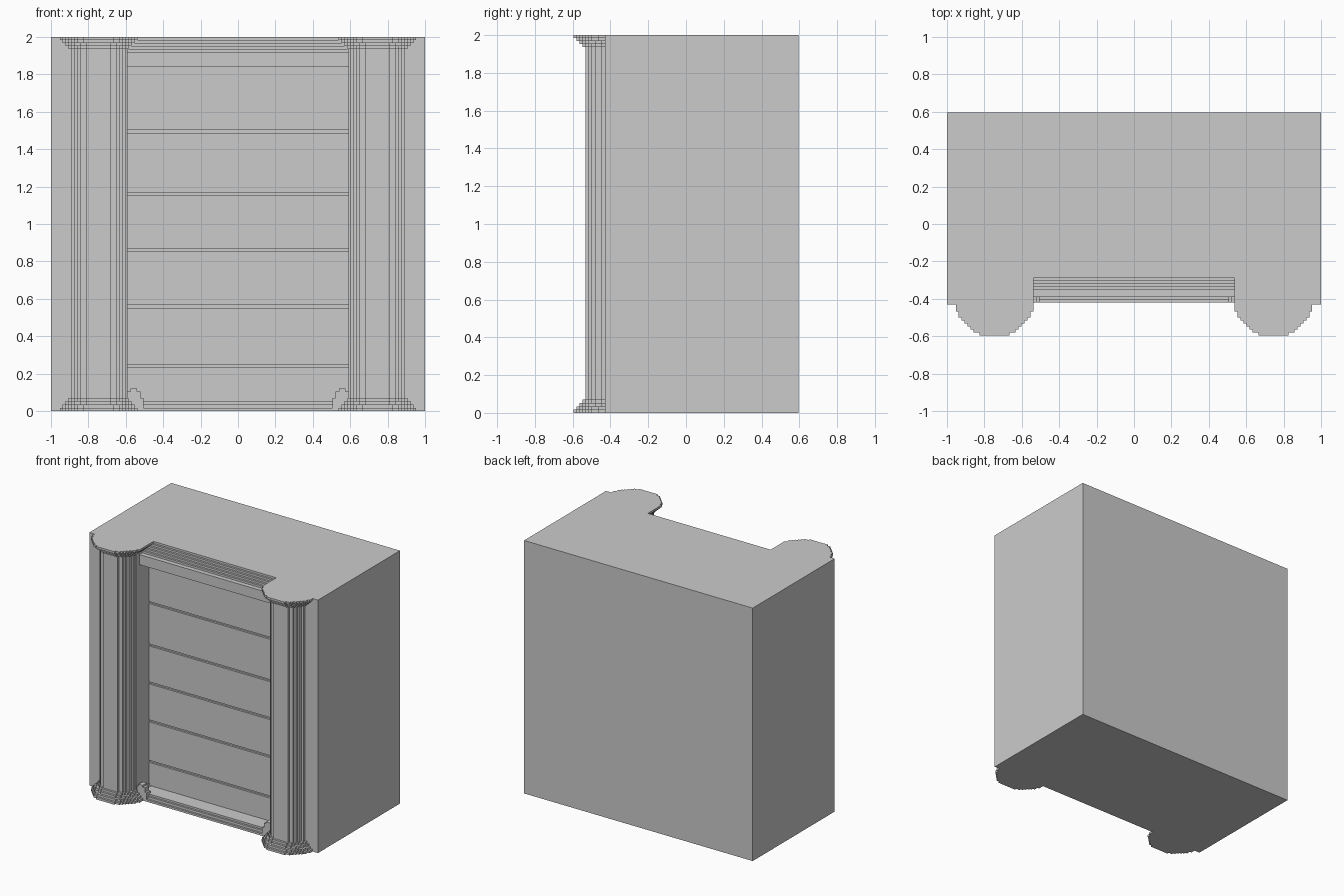
import bpy
import bmesh
from mathutils import Vector

cube = bpy.data.objects.get("Cube")
if cube:
    bpy.data.objects.remove(cube, do_unlink=True)

stone = bpy.data.materials.new("grey stone")
stone.use_nodes = True
GREY = (0.6, 0.6, 0.6, 1)
stone.diffuse_color = GREY
stone.node_tree.nodes["Principled BSDF"].inputs["Base Color"].default_value = GREY

STEP = 0.016          # size of one stair step in the rounded parts
COL_X, COL_Y = 0.745, -0.387


def prism(name, points, offset):
    """Extrude a closed outline along an offset into a flat-shaded solid."""
    bm = bmesh.new()
    face = bm.faces.new([bm.verts.new(p) for p in points])
    new = bmesh.ops.extrude_face_region(bm, geom=[face])["geom"]
    bmesh.ops.translate(bm, vec=Vector(offset),
                        verts=[v for v in new if isinstance(v, bmesh.types.BMVert)])
    bmesh.ops.recalc_face_normals(bm, faces=bm.faces)
    mesh = bpy.data.meshes.new(name)
    bm.to_mesh(mesh)
    bm.free()
    mesh.materials.append(stone)
    obj = bpy.data.objects.new(name, mesh)
    bpy.context.collection.objects.link(obj)
    return obj


def stepped_half_disc(name, cx, radius, z0, z1):
    """Half round in plan, cut into square steps, reaching back into the body."""
    side = []
    for k in range(int(radius)):
        w = round((radius ** 2 - (k + 0.5) ** 2) ** 0.5) * STEP
        y = COL_Y - k * STEP
        if side and abs(side[-1][0] - w) < 1e-6:
            side[-1] = (w, y - STEP)
        else:
            side += [(w, y if side else -0.26), (w, y - STEP)]
    outline = [(cx + w, y, z0) for w, y in side]
    outline += [(cx - w, y, z0) for w, y in reversed(side)]
    prism(name, outline, (0, 0, z1 - z0))


# Middle section: back, stepped cornice, lintel, grooved boards, stepped sill
section = [(0.595, 0), (0.595, 2), (-0.29, 2)]
for i in range(1, 5):
    z = 2 - i * STEP
    section += [(-0.29 - (i - 1) * STEP, z), (-0.29 - i * STEP, z)]
section += [(-0.354, 1.92), (-0.39, 1.92), (-0.39, 1.84), (-0.27, 1.84)]
for z in (1.495, 1.16, 0.86, 0.56, 0.24):
    section += [(-0.27, z + 0.008), (-0.255, z + 0.008),
                (-0.255, z - 0.008), (-0.27, z - 0.008)]
section += [(-0.27, 0.05), (-0.39, 0.05), (-0.39, 0.035), (-0.405, 0.035),
            (-0.405, 0.016), (-0.42, 0.016), (-0.42, 0)]
prism("boarded_middle", [(-0.59, y, z) for y, z in section], (1.18, 0, 0))

for label, s in (("left", 1), ("right", -1)):
    # Side pier
    prism(label + "_pier",
          [(s * x, y, 0) for x, y in ((1, 0.595), (1, -0.43), (0.59, -0.43), (0.59, 0.595))],
          (0, 0, 2))
    # Column shaft with flared base and capital
    stepped_half_disc(label + "_column_shaft", s * COL_X, 9.4, 0.07, 1.936)
    for i, radius in enumerate((13.4, 12.4, 11.4, 10.4)):
        low, high = i * 0.0175, (i + 1) * 0.0175
        stepped_half_disc(f"{label}_column_base_{i + 1}", s * COL_X, radius, low, high)
        stepped_half_disc(f"{label}_capital_{i + 1}", s * COL_X, radius,
                          2 - (i + 1) * STEP, 2 - i * STEP)
    # Stepped corner scroll beside the column base
    scroll = ((0.60, 0), (0.505, 0), (0.505, 0.07), (0.52, 0.07), (0.52, 0.105),
              (0.54, 0.105), (0.54, 0.12), (0.575, 0.12), (0.575, 0.105), (0.60, 0.105))
    prism(label + "_corner_scroll", [(s * x, -0.42, z) for x, z in scroll], (0, 0.05, 0))
